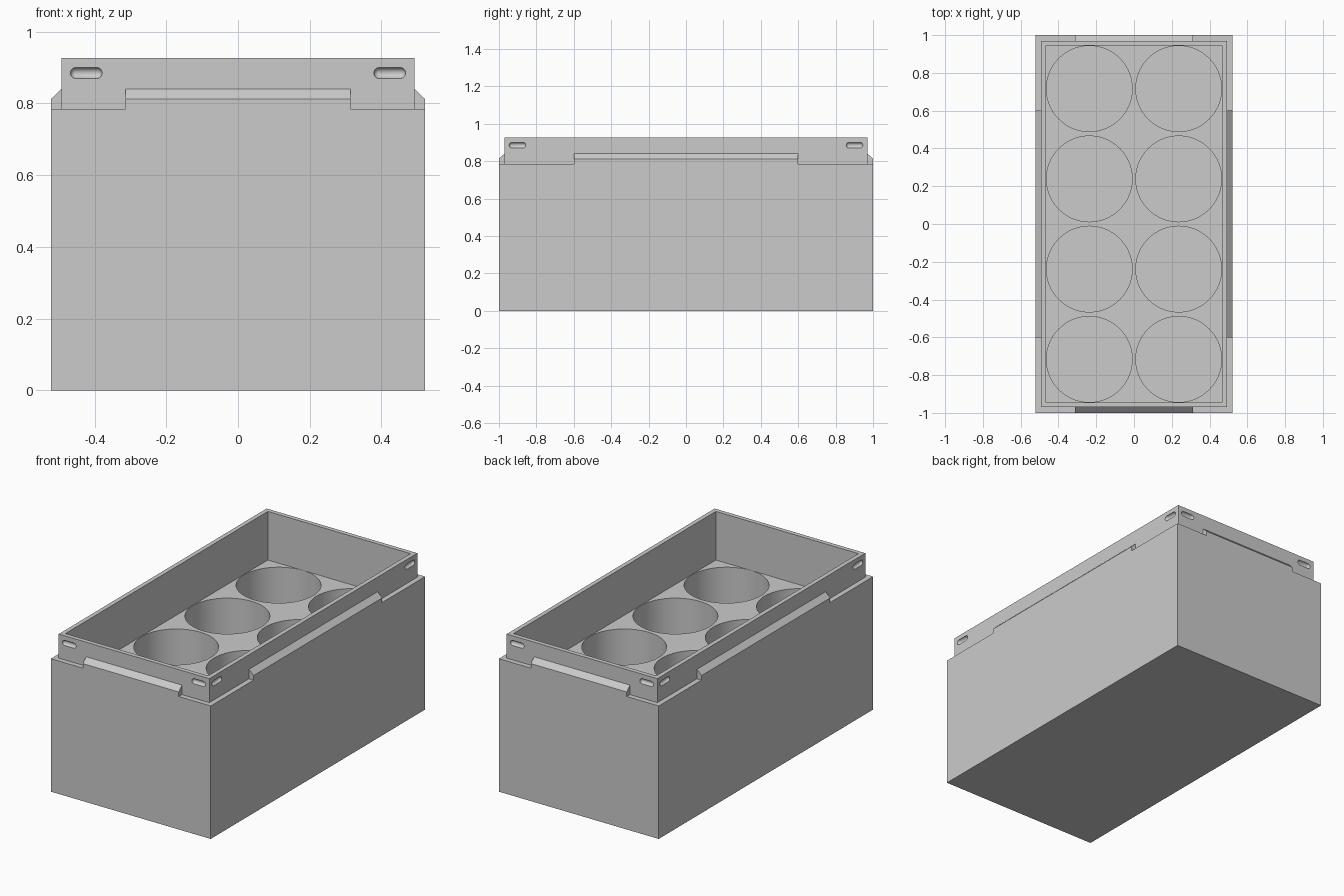
import bpy, bmesh
from mathutils import Matrix, Vector

old = bpy.data.objects.get("Cube")
if old:
    bpy.data.objects.remove(old, do_unlink=True)

# Overall sizes (half widths and heights)
OUT_X, OUT_Y = 0.522, 1.0
STEP, WALL = 0.03, 0.026
SHELF_Z, TOP_Z, DECK_Z, CUP_FLOOR = 0.785, 0.927, 0.64, 0.03
RIM_X, RIM_Y = OUT_X - STEP, OUT_Y - STEP

grey = bpy.data.materials.new("plain grey")
grey.use_nodes = True
COLOUR = (0.6, 0.6, 0.6, 1)
grey.diffuse_color = COLOUR
grey.node_tree.nodes["Principled BSDF"].inputs["Base Color"].default_value = COLOUR


def make_object(name, bm):
    bmesh.ops.recalc_face_normals(bm, faces=bm.faces)
    mesh = bpy.data.meshes.new(name)
    bm.to_mesh(mesh)
    bm.free()
    mesh.materials.append(grey)
    obj = bpy.data.objects.new(name, mesh)
    bpy.context.collection.objects.link(obj)
    return obj


def activate(obj):
    bpy.ops.object.select_all(action='DESELECT')
    obj.select_set(True)
    bpy.context.view_layer.objects.active = obj


def cut(target, cutter):
    cutter.hide_render = True
    mod = target.modifiers.new(cutter.name, 'BOOLEAN')
    mod.operation = 'DIFFERENCE'
    mod.solver = 'EXACT'
    mod.object = cutter
    activate(target)
    bpy.ops.object.modifier_apply(modifier=mod.name)
    bpy.data.objects.remove(cutter, do_unlink=True)


def step_top(bm, face, inset, rise):
    """Inset a horizontal face, then extrude the inner part up or down."""
    bmesh.ops.inset_region(bm, faces=[face], thickness=inset, use_even_offset=True)
    new = bmesh.ops.extrude_discrete_faces(bm, faces=[face])["faces"][0]
    bmesh.ops.translate(bm, verts=new.verts, vec=(0, 0, rise))
    return new


# Box body: block, stepped-in rim and sunken deck
bm = bmesh.new()
bmesh.ops.create_cube(bm, size=1, matrix=Matrix.Translation((0, 0, SHELF_Z / 2))
                      @ Matrix.Diagonal((2 * OUT_X, 2 * OUT_Y, SHELF_Z, 1)))
top = max(bm.faces, key=lambda f: f.calc_center_median().z)
top = step_top(bm, top, STEP, TOP_Z - SHELF_Z)
step_top(bm, top, WALL, DECK_Z - TOP_Z)
body = make_object("box_body", bm)

# Two columns of four round wells
bm = bmesh.new()
depth = DECK_Z + 0.05 - CUP_FLOOR
for x in (-0.2365, 0.2365):
    for row in range(4):
        centre = (x, (row - 1.5) * 0.4775, CUP_FLOOR + depth / 2)
        bmesh.ops.create_cone(bm, cap_ends=True, segments=96, radius1=0.227,
                              radius2=0.227, depth=depth,
                              matrix=Matrix.Translation(centre))
cut(body, make_object("well_cutter", bm))

# Rounded slots near the ends of every rim face
bm = bmesh.new()
SLOT_R, SLOT_HALF, SLOT_Z, FROM_END = 0.0155, 0.029, 0.885, 0.069


def add_slot(centre, axis):
    verts = bmesh.ops.create_uvsphere(bm, u_segments=24, v_segments=13,
                                      radius=SLOT_R)["verts"]
    for v in verts:
        v.co.z += SLOT_HALF if v.co.z > 0 else -SLOT_HALF
    turn = Vector((0, 0, 1)).rotation_difference(Vector(axis)).to_matrix().to_4x4()
    bmesh.ops.transform(bm, verts=verts, matrix=Matrix.Translation(centre) @ turn)


for sx in (-1, 1):
    for sy in (-1, 1):
        add_slot((sx * (RIM_X - FROM_END), sy * (RIM_Y + 0.001), SLOT_Z), (1, 0, 0))
        add_slot((sx * (RIM_X + 0.001), sy * (RIM_Y - FROM_END), SLOT_Z), (0, 1, 0))
cut(body, make_object("slot_cutter", bm))

activate(body)
bpy.ops.object.shade_smooth_by_angle(angle=0.5)


# Sloped ledges on the shelf, one in the middle of each side
def make_ledge(name, reach, half_length, quarter_turns):
    profile = [(reach - STEP, SHELF_Z), (reach, SHELF_Z),
               (reach, 0.812), (reach - STEP, 0.841)]
    bm = bmesh.new()
    face = bm.faces.new([bm.verts.new((x, -half_length, z)) for x, z in profile])
    new = bmesh.ops.extrude_face_region(bm, geom=[face])["geom"]
    bmesh.ops.translate(bm, vec=(0, 2 * half_length, 0),
                        verts=[v for v in new if isinstance(v, bmesh.types.BMVert)])
    bmesh.ops.rotate(bm, verts=bm.verts, cent=(0, 0, 0),
                     matrix=Matrix.Rotation(quarter_turns * 1.5707963, 3, 'Z'))
    make_object(name, bm)


make_ledge("left_ledge", OUT_X, 0.6, 0)
make_ledge("back_ledge", OUT_Y, 0.313, 1)
make_ledge("right_ledge", OUT_X, 0.6, 2)
make_ledge("front_ledge", OUT_Y, 0.313, 3)
